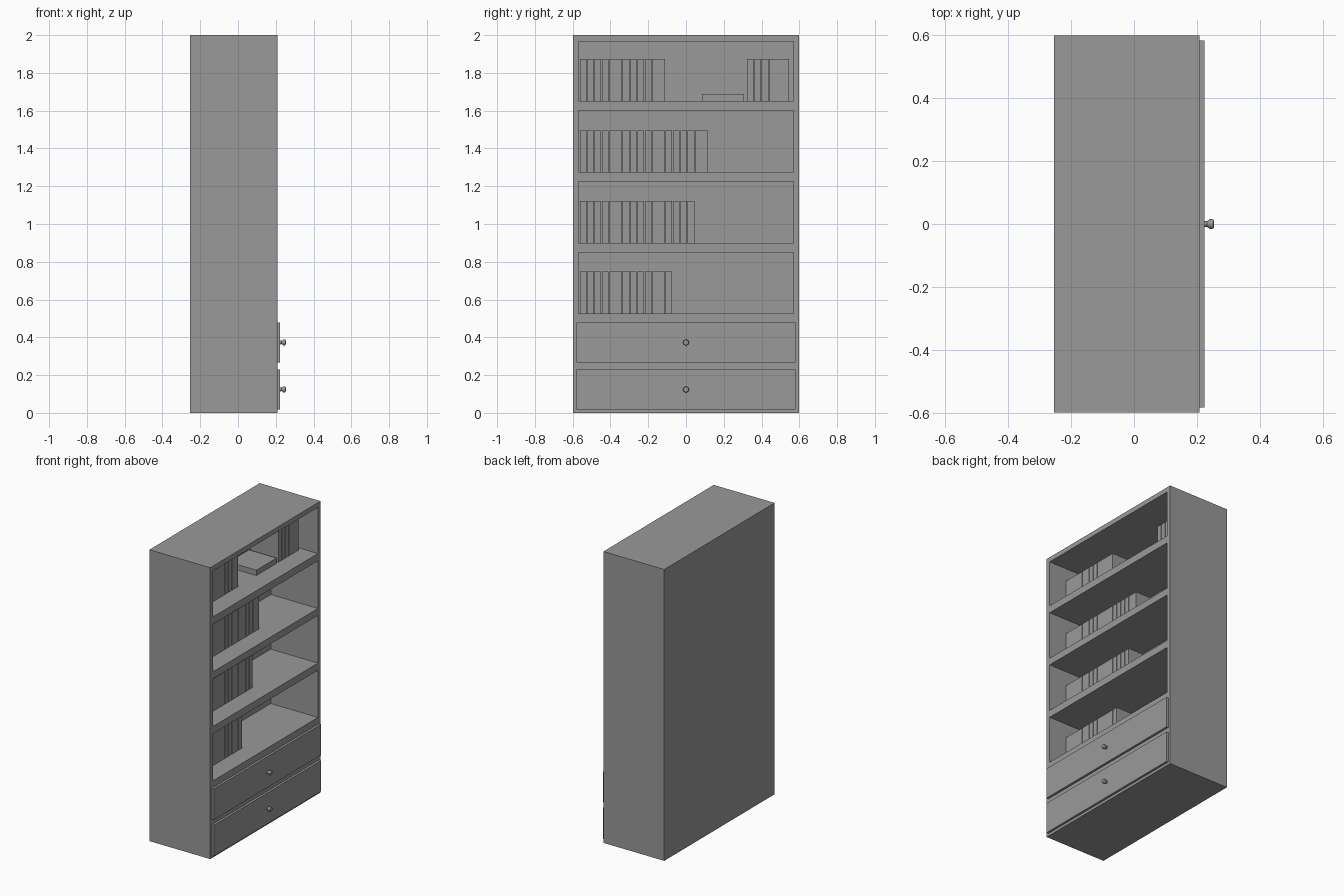
import bpy, bmesh, math
from mathutils import Matrix, Vector

if "Cube" in bpy.data.objects:
    bpy.data.objects.remove(bpy.data.objects["Cube"])

BACK, FRONT = -0.2535, 0.208
DRAWER_FACE = 0.2235
COMPARTMENTS = [(0.526, 0.849), (0.899, 1.226), (1.274, 1.601), (1.651, 1.967)]

# Dark grey paint shared by every part
paint = bpy.data.materials.new("dark_grey_paint")
paint.diffuse_color = (0.32, 0.32, 0.32, 1)
paint.use_nodes = True
paint.node_tree.nodes["Principled BSDF"].inputs["Base Color"].default_value = paint.diffuse_color


def add_object(name, bm):
    """Turn a bmesh into a painted scene object."""
    mesh = bpy.data.meshes.new(name)
    bm.to_mesh(mesh)
    bm.free()
    mesh.materials.append(paint)
    obj = bpy.data.objects.new(name, mesh)
    bpy.context.collection.objects.link(obj)
    return obj


def add_boxes(name, boxes):
    """One object from a list of (x0, x1, y0, y1, z0, z1) boxes."""
    bm = bmesh.new()
    for x0, x1, y0, y1, z0, z1 in boxes:
        centre = Vector(((x0 + x1) / 2, (y0 + y1) / 2, (z0 + z1) / 2))
        size = Matrix.Diagonal((x1 - x0, y1 - y0, z1 - z0, 1))
        bmesh.ops.create_cube(bm, size=1, matrix=Matrix.Translation(centre) @ size)
    return add_object(name, bm)


def add_knob(name, z):
    """Turned knob pointing along +x."""
    profile = [(0, 0), (0.010, 0), (0.009, 0.008), (0.013, 0.013),
               (0.0155, 0.017), (0.0155, 0.025), (0.013, 0.029), (0, 0.03)]
    bm = bmesh.new()
    verts = [bm.verts.new((h, r, 0)) for r, h in profile]
    edges = [bm.edges.new(pair) for pair in zip(verts, verts[1:])]
    bmesh.ops.spin(bm, geom=verts + edges, cent=(0, 0, 0), axis=(1, 0, 0),
                   angle=math.tau, steps=24)
    bmesh.ops.remove_doubles(bm, verts=bm.verts, dist=1e-5)
    bmesh.ops.recalc_face_normals(bm, faces=bm.faces)
    obj = add_object(name, bm)
    obj.location = (DRAWER_FACE, 0, z)
    bpy.ops.object.select_all(action='DESELECT')
    obj.select_set(True)
    bpy.context.view_layer.objects.active = obj
    bpy.ops.object.shade_smooth_by_angle(angle=math.radians(40))


# Cabinet body with four open compartments cut into the front
cabinet = add_boxes("cabinet_body", [(BACK, FRONT, -0.598, 0.598, 0, 2)])
cutter = add_boxes("compartment_cutter",
                   [(-0.15, 0.3, -0.57, 0.57, z0, z1) for z0, z1 in COMPARTMENTS])
cutter.hide_render = True
cutter.hide_set(True)
cut = cabinet.modifiers.new("compartments", 'BOOLEAN')
cut.operation = 'DIFFERENCE'
cut.solver = 'EXACT'
cut.object = cutter

# Drawer fronts and knobs
for label, z0, z1 in [("lower", 0.018, 0.23), ("upper", 0.267, 0.479)]:
    add_boxes(label + "_drawer_front", [(FRONT, DRAWER_FACE, -0.581, 0.581, z0, z1)])
    add_knob(label + "_drawer_knob", (z0 + z1) / 2)

# Rows of upright books: every fifth book is a thick one
BOOK_BACK, BOOK_FRONT, BOOK_HEIGHT = -0.13, 0.08, 0.222
for row, ((z, _), count) in enumerate(zip(COMPARTMENTS, (11, 14, 15, 10))):
    y = -0.562
    for i in range(count):
        width = 0.067 if i % 5 == 4 else 0.035
        add_boxes(f"book_row{row + 1}_{i + 1}",
                  [(BOOK_BACK, BOOK_FRONT, y, y + width, z, z + BOOK_HEIGHT)])
        y += width + 0.004

# Second group of books at the far end of the top shelf
top = COMPARTMENTS[-1][0]
y = 0.323
for i, width in enumerate((0.035, 0.035, 0.035, 0.104)):
    add_boxes(f"end_book_{i + 1}",
              [(BOOK_BACK, BOOK_FRONT, y, y + width, top, top + BOOK_HEIGHT)])
    y += width + 0.004

# Book lying flat on the top shelf
add_boxes("flat_book", [(BOOK_BACK, BOOK_FRONT, 0.085, 0.304, top, top + 0.037)])
